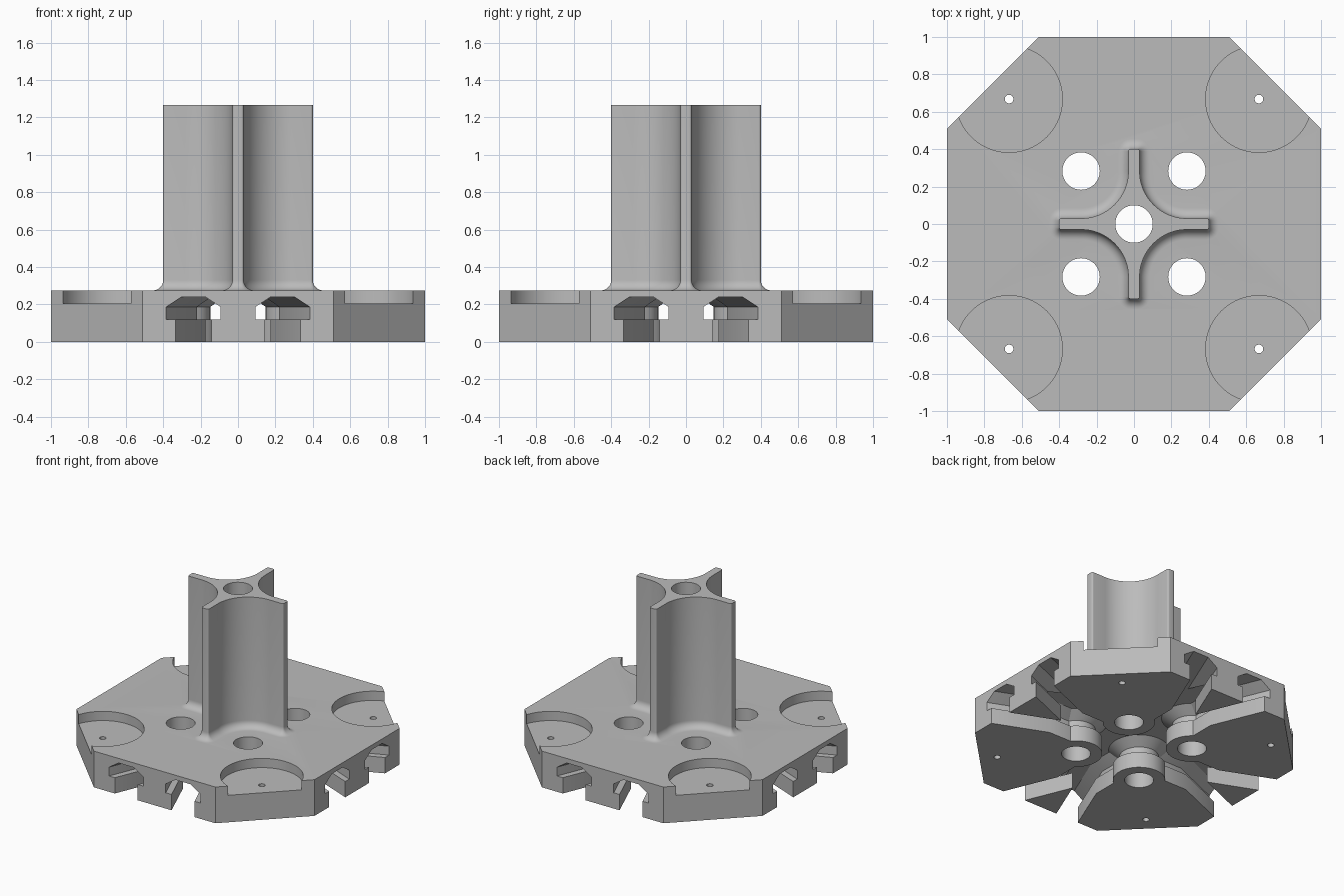
import bpy, bmesh
from math import sin, cos, pi, sqrt, acos, tan, radians

if "Cube" in bpy.data.objects:
    bpy.data.objects.remove(bpy.data.objects["Cube"], do_unlink=True)

grey = bpy.data.materials.new("plain grey")
grey.use_nodes = True
grey.diffuse_color = (0.5, 0.5, 0.5, 1)
grey.node_tree.nodes["Principled BSDF"].inputs["Base Color"].default_value = (0.5, 0.5, 0.5, 1)

FLAT, PLATE_BOTTOM, PLATE_TOP, TOP = 0.51, 0.24, 0.275, 1.265
HOLE = 0.283                      # offset of the four through holes
SLOPE = tan(radians(22.5))
C = cos(radians(22.5))


def arc(cx, cy, r, a0, a1, n):
    return [(cx + r * cos(a0 + (a1 - a0) * i / n), cy + r * sin(a0 + (a1 - a0) * i / n))
            for i in range(n + 1)]


def turn(points, k):
    for _ in range(k):
        points = [(-y, x) for x, y in points]
    return points


def loft(name, levels):
    """Solid through a stack of (z, outline) levels."""
    bm = bmesh.new()
    rings = [[bm.verts.new((x, y, z)) for x, y in pts] for z, pts in levels]
    n = len(rings[0])
    for a, b in zip(rings, rings[1:]):
        for i in range(n):
            bm.faces.new((a[i], a[(i + 1) % n], b[(i + 1) % n], b[i]))
    bm.faces.new(rings[0][::-1])
    bm.faces.new(rings[-1])
    bmesh.ops.recalc_face_normals(bm, faces=bm.faces)
    mesh = bpy.data.meshes.new(name)
    bm.to_mesh(mesh)
    bm.free()
    mesh.materials.append(grey)
    obj = bpy.data.objects.new(name, mesh)
    bpy.context.collection.objects.link(obj)
    return obj


def cylinder(name, x, y, r, z0, z1, n=64):
    pts = arc(x, y, r, 0, 2 * pi, n)[:-1]
    return loft(name, [(z0, pts), (z1, pts)])


def combine(target, tool, operation):
    bpy.context.view_layer.objects.active = target
    mod = target.modifiers.new("bool", 'BOOLEAN')
    mod.operation, mod.solver, mod.object = operation, 'EXACT', tool
    bpy.ops.object.modifier_apply(modifier=mod.name)
    bpy.data.objects.remove(tool, do_unlink=True)


def corner_outline(o):
    """Corner block with a round boss at its inner end, grown by o."""
    edge, side, r = 0.335 - o / C, 0.174 - o, 0.18 + o
    bend = 1 - (edge - side) / SLOPE
    dx = side - HOLE
    a0 = acos(dx / r)
    boss = arc(HOLE, HOLE, r, a0, 2.5 * pi - a0, 28)
    return ([(1, FLAT), (FLAT, 1), (edge, 1), (side, bend)] + boss
            + [(bend, side), (1, edge)])


def wedge_outline(o):
    half = 0.142 + o / C
    return [(half, 1), (-half, 1), (0, 1 - half / SLOPE)]


def slot_levels(outline, k):
    """Levels that leave an undercut slot beside the block."""
    steps = [(0, 0), (0.12, 0), (0.12, -0.045), (0.187, -0.045),
             (PLATE_BOTTOM, 0.03), (0.255, 0.03)]
    return [(z, turn(outline(o), k)) for z, o in steps]


def column_outline(o):
    tip, half, rc = 0.4, 0.03, 0.012
    quarter = (arc(tip - rc, half - rc, rc + o, 0, pi / 2, 5)
               + arc(HOLE, HOLE, HOLE - half - o, 1.5 * pi, pi, 28)
               + arc(half - rc, tip - rc, rc + o, 0, pi / 2, 5))
    return [p for k in range(4) for p in turn(quarter, k)]


# Eight-sided top plate
octagon = [p for k in range(4) for p in turn([(1, -FLAT), (1, FLAT)], k)]
body = loft("slotted_base_with_column", [(PLATE_BOTTOM, octagon), (PLATE_TOP, octagon)])

# Corner blocks and wedges between the undercut slots
for k in range(4):
    combine(body, loft("corner_block", slot_levels(corner_outline, k)), 'UNION')
    combine(body, loft("slot_wedge", slot_levels(wedge_outline, k)), 'UNION')

# Cross-shaped column with a flared foot
FILLET = 0.055
foot = [(0.26, column_outline(FILLET))]
for i in range(9):
    a = pi / 2 * i / 8
    foot.append((PLATE_TOP + FILLET * (1 - cos(a)), column_outline(FILLET * (1 - sin(a)))))
combine(body, loft("column", foot + [(TOP, column_outline(0))]), 'UNION')

# Centre bore, through holes, corner pockets and pin holes
combine(body, cylinder("centre_bore", 0, 0, 0.1, -0.1, 1.4), 'DIFFERENCE')
for sx in (-1, 1):
    for sy in (-1, 1):
        p = 0.668
        combine(body, cylinder("through_hole", sx * HOLE, sy * HOLE, 0.1, -0.1, 0.5), 'DIFFERENCE')
        combine(body, cylinder("pocket", sx * p, sy * p, 0.285, 0.205, 0.5, 80), 'DIFFERENCE')
        combine(body, cylinder("pin_hole", sx * p, sy * p, 0.023, -0.1, 0.5, 24), 'DIFFERENCE')

bpy.ops.object.select_all(action='DESELECT')
body.select_set(True)
bpy.context.view_layer.objects.active = body
bpy.ops.object.shade_smooth_by_angle(angle=radians(25))
